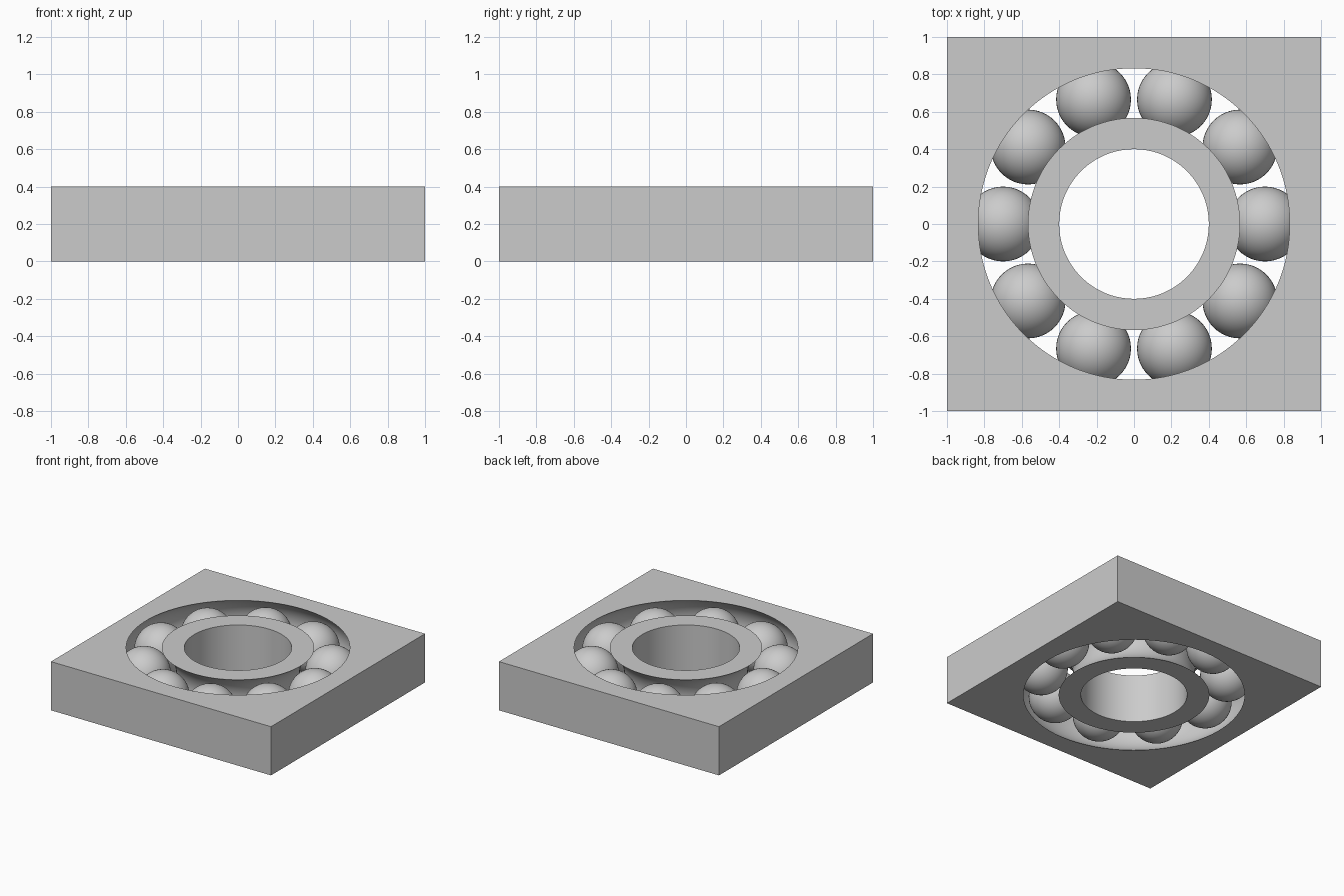
import bpy, bmesh
from math import cos, sin, pi, asin, radians

cube = bpy.data.objects.get("Cube")
if cube:
    bpy.data.objects.remove(cube, do_unlink=True)

HEIGHT = 0.4
MID = HEIGHT / 2
PITCH = 0.7      # radius of the circle of ball centres
GROOVE = 0.24    # radius of the race groove
BALL = 0.2
BORE = 0.4
BALLS = 10
SEGMENTS = 128
ARC_STEPS = 24

steel = bpy.data.materials.new("light_grey_steel")
steel.use_nodes = True
grey = (0.6, 0.6, 0.6, 1)
steel.diffuse_color = grey
steel.node_tree.nodes["Principled BSDF"].inputs["Base Color"].default_value = grey


def finish(name, bm):
    bmesh.ops.recalc_face_normals(bm, faces=bm.faces)
    mesh = bpy.data.meshes.new(name)
    bm.to_mesh(mesh)
    bm.free()
    mesh.materials.append(steel)
    obj = bpy.data.objects.new(name, mesh)
    bpy.context.collection.objects.link(obj)
    bpy.ops.object.select_all(action='DESELECT')
    obj.select_set(True)
    bpy.context.view_layer.objects.active = obj
    bpy.ops.object.shade_smooth_by_angle(angle=radians(30))
    return obj


def race(name, side, edge):
    """Ring with a groove on one side and a plain wall at distance edge(angle)."""
    limit = asin(MID / GROOVE)
    arc = [limit - 2 * limit * i / ARC_STEPS for i in range(ARC_STEPS + 1)]
    groove = [(PITCH + side * GROOVE * cos(t), MID + GROOVE * sin(t)) for t in arc]
    bm = bmesh.new()
    rings = []
    for i in range(SEGMENTS):
        a = 2 * pi * i / SEGMENTS
        profile = [(edge(a), 0), (edge(a), HEIGHT)] + groove
        rings.append([bm.verts.new((r * cos(a), r * sin(a), z)) for r, z in profile])
    for i, ring in enumerate(rings):
        after = rings[(i + 1) % SEGMENTS]
        for j in range(len(ring)):
            k = (j + 1) % len(ring)
            bm.faces.new((ring[j], ring[k], after[k], after[j]))
    return finish(name, bm)


# Square housing with the outer groove, and inner ring with a plain bore
race("square_housing", 1, lambda a: 1 / max(abs(cos(a)), abs(sin(a))))
race("inner_ring", -1, lambda a: BORE)

# Balls spaced evenly in the groove
for n in range(BALLS):
    bm = bmesh.new()
    bmesh.ops.create_uvsphere(bm, u_segments=48, v_segments=24, radius=BALL)
    ball = finish(f"ball_{n + 1}", bm)
    a = 2 * pi * n / BALLS
    ball.location = (PITCH * cos(a), PITCH * sin(a), MID)
